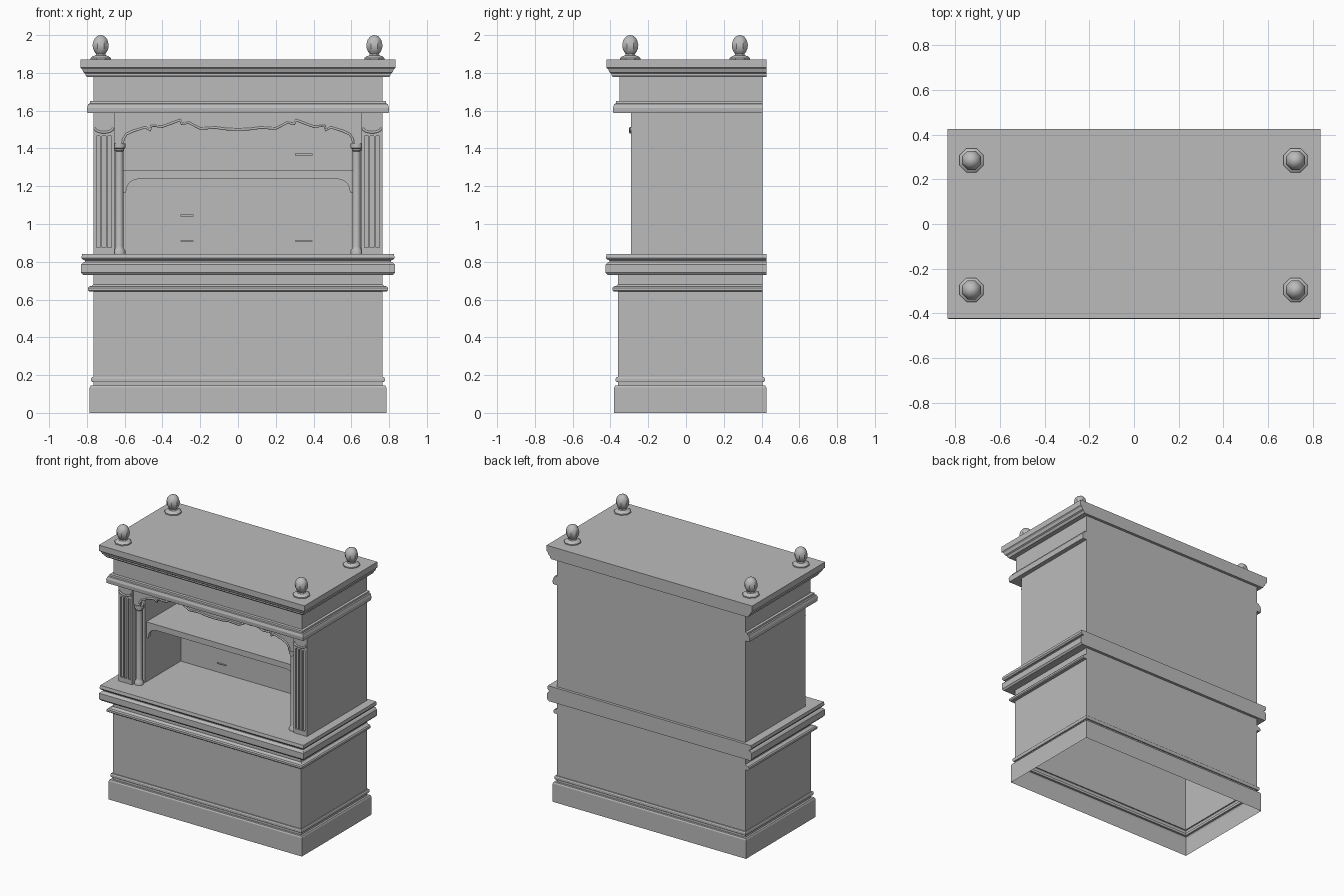
import bpy, bmesh, math
from mathutils import Matrix

cube = bpy.data.objects.get("Cube")
if cube:
    bpy.data.objects.remove(cube)

grey = bpy.data.materials.new("plain grey")
grey.use_nodes = True
grey.diffuse_color = (0.5, 0.5, 0.5, 1)
grey.node_tree.nodes["Principled BSDF"].inputs["Base Color"].default_value = (0.5, 0.5, 0.5, 1)


def finish(name, bm, smooth=False):
    bmesh.ops.recalc_face_normals(bm, faces=bm.faces)
    mesh = bpy.data.meshes.new(name)
    bm.to_mesh(mesh)
    bm.free()
    mesh.materials.append(grey)
    obj = bpy.data.objects.new(name, mesh)
    bpy.context.collection.objects.link(obj)
    if smooth:
        bpy.ops.object.select_all(action='DESELECT')
        obj.select_set(True)
        bpy.context.view_layer.objects.active = obj
        bpy.ops.object.shade_smooth_by_angle(angle=math.radians(40))
    return obj


def box(name, x0, x1, y0, y1, z0, z1):
    bm = bmesh.new()
    size = Matrix.Diagonal((x1 - x0, y1 - y0, z1 - z0, 1))
    mid = Matrix.Translation(((x0 + x1) / 2, (y0 + y1) / 2, (z0 + z1) / 2))
    bmesh.ops.create_cube(bm, size=1, matrix=mid @ size)
    return finish(name, bm)


def mirrored_box(name, x0, x1, *rest):
    box(name + "_left", x0, x1, *rest)
    box(name + "_right", -x1, -x0, *rest)


def moulded_case(name, front, profile, closed_bottom):
    """Rectangular rings of (overhang, height, back) joined into a moulded case."""
    bm = bmesh.new()
    rings = []
    for out, z, back in profile:
        x, y = 0.765 + out, front - out
        corners = [(-x, y), (x, y), (x, back), (-x, back)]
        rings.append([bm.verts.new((cx, cy, z)) for cx, cy in corners])
    for a, b in zip(rings, rings[1:]):
        for i in range(4):
            j = (i + 1) % 4
            bm.faces.new((a[i], a[j], b[j], b[i]))
    bm.faces.new(rings[-1])
    if closed_bottom:
        bm.faces.new(rings[0])
    return finish(name, bm)


def prism(name, outline, y0, y1):
    """Extrude an x-z outline in depth."""
    bm = bmesh.new()
    face = bm.faces.new([bm.verts.new((x, y0, z)) for x, z in outline])
    made = bmesh.ops.extrude_face_region(bm, geom=[face])["geom"]
    bmesh.ops.translate(bm, vec=(0, y1 - y0, 0),
                        verts=[v for v in made if isinstance(v, bmesh.types.BMVert)])
    return finish(name, bm)


def turned(name, x, y, profile, sides):
    bm = bmesh.new()
    verts = [bm.verts.new((r, 0, z)) for r, z in profile]
    edges = [bm.edges.new(pair) for pair in zip(verts, verts[1:])]
    bmesh.ops.spin(bm, geom=verts + edges, axis=(0, 0, 1), cent=(0, 0, 0),
                   steps=sides, angle=math.tau)
    bmesh.ops.remove_doubles(bm, verts=bm.verts, dist=0.0005)
    bmesh.ops.rotate(bm, verts=bm.verts, matrix=Matrix.Rotation(math.pi / sides, 3, 'Z'))
    bmesh.ops.translate(bm, verts=bm.verts, vec=(x, y, 0))
    return finish(name, bm, True)


def bead(name, path, y, radius):
    """Thin rounded trim following an x-z path."""
    curve = bpy.data.curves.new(name, 'CURVE')
    curve.dimensions = '3D'
    curve.bevel_depth = radius
    curve.bevel_resolution = 1
    curve.use_fill_caps = True
    spline = curve.splines.new('POLY')
    spline.points.add(len(path) - 1)
    for p, (x, z) in zip(spline.points, path):
        p.co = (x, y, z, 1)
    curve.materials.append(grey)
    obj = bpy.data.objects.new(name, curve)
    bpy.context.collection.objects.link(obj)


BODY, LIP = 0.405, 0.425

# Lower cabinet: plinth, base bead, waist moulding and counter, open underneath
moulded_case("lower_cabinet", -0.36, [
    (0.02, 0, LIP), (0.02, 0.135, LIP), (0.015, 0.145, 0.42), (0, 0.145, BODY),
    (0, 0.163, BODY), (0.008, 0.163, 0.413), (0.012, 0.17, 0.417), (0.012, 0.183, 0.417),
    (0.008, 0.19, 0.413), (0, 0.19, BODY), (0, 0.642, BODY),
    (0.022, 0.642, BODY), (0.029, 0.648, BODY), (0.029, 0.662, BODY), (0.022, 0.67, BODY),
    (0.01, 0.672, BODY), (0, 0.68, BODY), (0, 0.73, BODY), (0.055, 0.73, LIP),
    (0.065, 0.742, LIP), (0.065, 0.785, LIP), (0.055, 0.797, LIP), (0.046, 0.8, LIP),
    (0.046, 0.808, LIP), (0.056, 0.81, LIP), (0.064, 0.82, LIP), (0.06, 0.842, LIP),
], False)

# Upper frieze and cornice
moulded_case("frieze_and_cornice", -0.352, [
    (0, 1.588, BODY), (0.033, 1.588, BODY), (0.035, 1.615, BODY), (0.028, 1.635, BODY),
    (0.02, 1.638, BODY), (0.018, 1.65, BODY), (0, 1.652, BODY), (0, 1.778, BODY),
    (0.035, 1.778, LIP), (0.043, 1.79, LIP), (0.043, 1.796, LIP), (0.053, 1.802, LIP),
    (0.06, 1.82, LIP), (0.07, 1.828, LIP), (0.07, 1.87, LIP),
], True)

# Niche walls, back and shelf
mirrored_box("side_wall", 0.655, 0.765, -0.28, BODY, 0.84, 1.59)
mirrored_box("inner_wall", 0.605, 0.655, -0.215, BODY, 0.84, 1.59)
box("niche_back", -0.61, 0.61, 0.2, BODY, 0.84, 1.59)
box("shelf", -0.61, 0.61, -0.2, 0.21, 1.25, 1.283)
box("shelf_edge", -0.61, 0.61, -0.195, -0.18, 1.238, 1.25)

# Fluted pilasters: ribs and end blocks standing proud of the side walls
for x0, x1 in [(0.655, 0.67), (0.69, 0.7), (0.72, 0.73), (0.75, 0.765)]:
    mirrored_box("pilaster_rib", x0, x1, -0.292, -0.28, 0.875, 1.465)
mirrored_box("pilaster_foot", 0.655, 0.765, -0.292, -0.28, 0.84, 0.875)
mirrored_box("pilaster_head", 0.655, 0.765, -0.292, -0.28, 1.465, 1.59)

# Scalloped apron, its left half mirrored
half = [(0.61, 1.425), (0.607, 1.45), (0.59, 1.475), (0.555, 1.492), (0.49, 1.512),
        (0.465, 1.495), (0.458, 1.52), (0.4, 1.515), (0.32, 1.545), (0.307, 1.55),
        (0.298, 1.53), (0.26, 1.536), (0.2, 1.505), (0.12, 1.51), (0.06, 1.502)]
edge = half + [(0, 1.5)] + [(-x, z) for x, z in reversed(half)]
prism("apron", edge + [(-0.655, 1.425), (-0.655, 1.59), (0.655, 1.59), (0.655, 1.425)],
      -0.275, -0.25)
bead("apron_trim", edge, -0.275, 0.007)

column = [(0, 0.84), (0.032, 0.84), (0.032, 0.858), (0.024, 0.87), (0.021, 0.88),
          (0.021, 1.385), (0.026, 1.39), (0.026, 1.398), (0.032, 1.402),
          (0.032, 1.425), (0, 1.425)]

for side, s in (("left", 1), ("right", -1)):
    # Column beside the opening
    turned("column_" + side, s * 0.628, -0.25, column, 16)
    # Curved lip on the pilaster head
    arc = [(s * (0.71 + 0.05 * math.cos(a)), 1.51 - 0.025 * math.sin(a))
           for a in [math.pi * i / 8 for i in range(9)]]
    bead("pilaster_lip_" + side, arc, -0.294, 0.007)
    # Curved shelf bracket
    sweep = [(s * (0.535 + 0.055 * math.sin(a)), 1.18 + 0.055 * math.cos(a))
             for a in [math.pi / 2 * i / 6 for i in range(7)]]
    prism("shelf_bracket_" + side,
          [(s * 0.61, 1.25), (s * 0.535, 1.25)] + sweep + [(s * 0.597, 1.165), (s * 0.61, 1.165)],
          -0.195, -0.17)

# Narrow pulls on the niche back
for x, width, z, h in [(-0.27, 0.07, 1.045, 0.01), (-0.27, 0.07, 0.91, 0.005),
                       (0.348, 0.095, 0.91, 0.005), (0.348, 0.095, 1.367, 0.01)]:
    box("back_pull", x - width / 2, x + width / 2, 0.19, 0.202, z - h / 2, z + h / 2)

# Corner finials on the roof
finial = [(0, 1.868), (0.058, 1.868), (0.058, 1.878), (0.046, 1.888), (0.03, 1.892),
          (0.026, 1.9), (0.036, 1.912), (0.045, 1.932), (0.046, 1.95), (0.039, 1.975),
          (0.026, 1.991), (0.012, 1.998), (0, 2.0)]
for x in (-0.727, 0.722):
    for y in (-0.295, 0.285):
        turned("finial", x, y, finial, 8)
